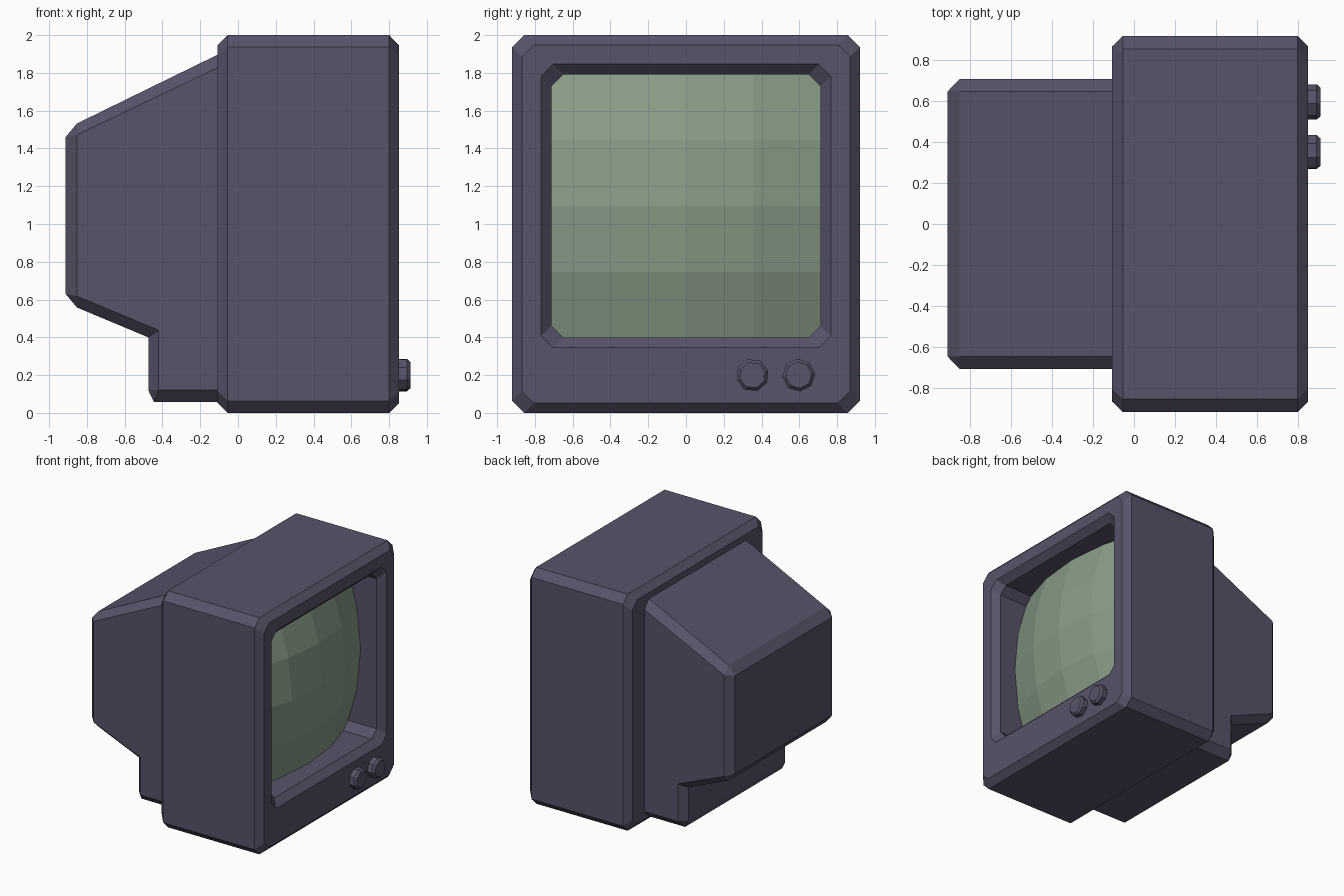
import bpy, bmesh, math

if "Cube" in bpy.data.objects:
    bpy.data.objects.remove(bpy.data.objects["Cube"])


def material(name, rgb):
    m = bpy.data.materials.new(name)
    m.diffuse_color = (*rgb, 1)
    m.use_nodes = True
    m.node_tree.nodes["Principled BSDF"].inputs["Base Color"].default_value = m.diffuse_color
    return m


CASE = material("dark_violet_plastic", (0.095, 0.087, 0.142))
GLASS = material("green_glass", (0.25, 0.335, 0.243))


def finish(bm, name, mat):
    me = bpy.data.meshes.new(name)
    bm.to_mesh(me)
    bm.free()
    me.materials.append(mat)
    ob = bpy.data.objects.new(name, me)
    bpy.context.collection.objects.link(ob)
    return ob


def loft(name, sections, mat):
    """Skin a row of equal-length point rings and cap both ends."""
    bm = bmesh.new()
    rings = [[bm.verts.new(p) for p in s] for s in sections]
    n = len(rings[0])
    for a, b in zip(rings, rings[1:]):
        for i in range(n):
            j = (i + 1) % n
            bm.faces.new((a[i], a[j], b[j], b[i]))
    bm.faces.new(rings[0][::-1])
    bm.faces.new(rings[-1])
    bmesh.ops.remove_doubles(bm, verts=bm.verts, dist=0.0005)
    bmesh.ops.recalc_face_normals(bm, faces=bm.faces)
    return finish(bm, name, mat)


def octagon(x, hy, z0, z1, c=0.063):
    """Rectangle with clipped corners in the plane at x."""
    return [(x, y, z) for y, z in (
        (-hy + c, z0), (hy - c, z0), (hy, z0 + c), (hy, z1 - c),
        (hy - c, z1), (-hy + c, z1), (-hy, z1 - c), (-hy, z0 + c))]


# Front housing with chamfered rims and a screen recess
loft("front_housing", [
    octagon(-0.108, 0.868, 0.052, 1.948),
    octagon(-0.055, 0.92, 0, 2),
    octagon(0.80, 0.92, 0, 2),
    octagon(0.852, 0.868, 0.052, 1.948),
    octagon(0.852, 0.767, 0.345, 1.846),
    octagon(0.797, 0.712, 0.398, 1.792),
    octagon(0.47, 0.712, 0.398, 1.792)], CASE)

# Rear housing: side profile (x, z), with a smaller outline on the flat sides
outer = [(0, 1.949), (-0.853, 1.532), (-0.913, 1.46), (-0.913, 0.63), (-0.853, 0.558),
         (-0.475, 0.40), (-0.475, 0.12), (-0.445, 0.057), (0, 0.057)]
inner = [(0, 1.879), (-0.853, 1.472), (-0.853, 1.472), (-0.853, 0.618), (-0.853, 0.618),
         (-0.42, 0.438), (-0.42, 0.12), (-0.42, 0.12), (0, 0.12)]
loft("rear_housing", [[(x, y, z) for x, z in prof] for y, prof in
                      ((-0.71, inner), (-0.647, outer), (0.647, outer), (0.71, inner))], CASE)

# Bulging faceted screen
bm = bmesh.new()
bmesh.ops.create_grid(bm, x_segments=4, y_segments=4, size=1)
for v in bm.verts:
    y, z = v.co.x * 0.713, v.co.y * 0.698
    v.co = (0.79 - 0.28 * (y * y + z * z), y, 1.095 + z)
bmesh.ops.recalc_face_normals(bm, faces=bm.faces)
if sum(f.normal.x for f in bm.faces) < 0:
    bmesh.ops.reverse_faces(bm, faces=bm.faces)
finish(bm, "screen", GLASS)

# Two eight-sided knobs
for k, (cy, turn) in enumerate(((0.352, 0.3), (0.597, 0.1))):
    loft(f"knob_{k + 1}", [
        [(x, cy + r * math.cos(turn + i * math.pi / 4), 0.2 + r * math.sin(turn + i * math.pi / 4))
         for i in range(8)]
        for x, r in ((0.84, 0.087), (0.894, 0.087), (0.912, 0.07))], CASE)
